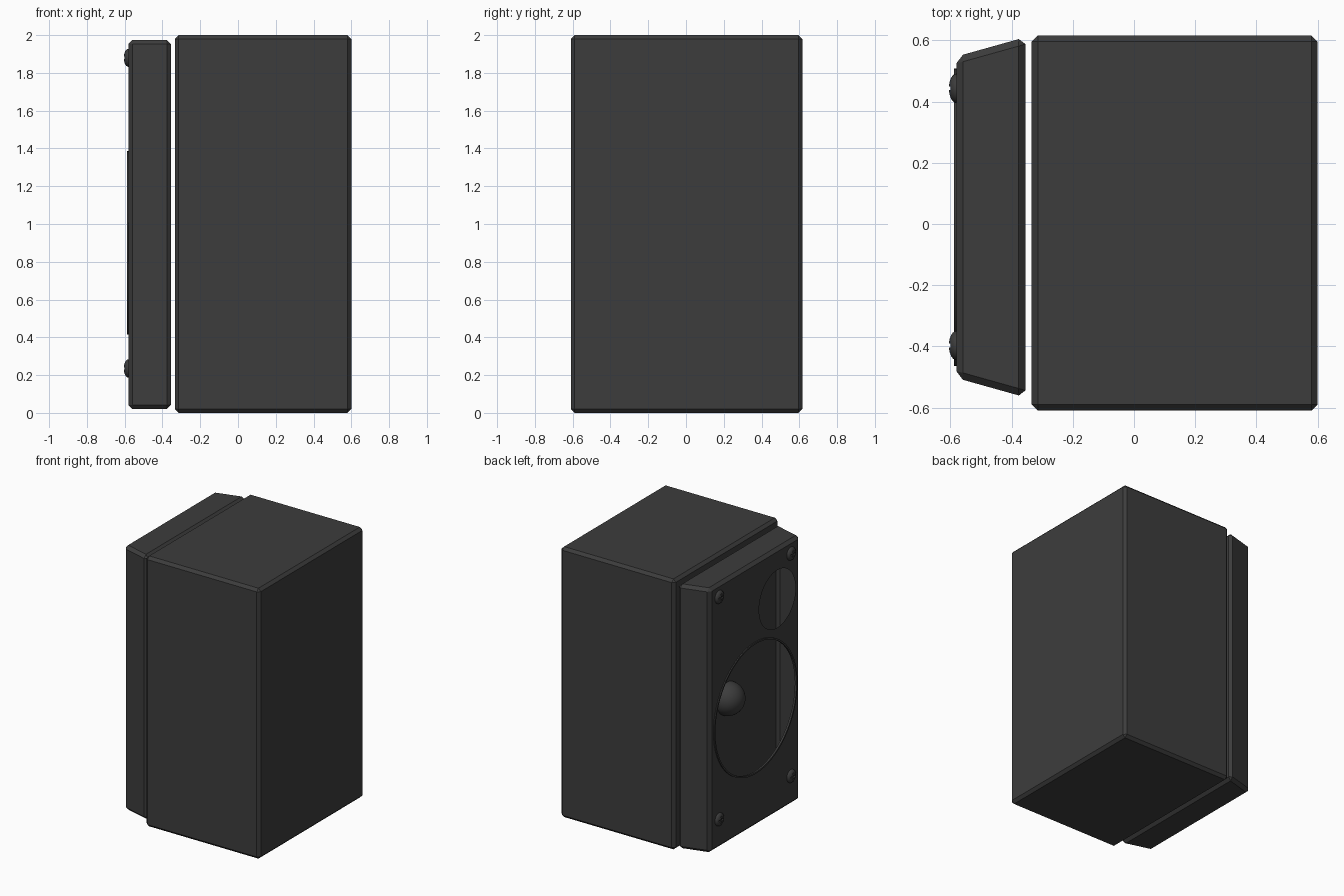
import bpy, bmesh, math
from mathutils import Matrix, Vector

if "Cube" in bpy.data.objects:
    bpy.data.objects.remove(bpy.data.objects["Cube"])

charcoal = bpy.data.materials.new("charcoal")
charcoal.use_nodes = True
charcoal.diffuse_color = (0.046, 0.046, 0.046, 1)
charcoal.node_tree.nodes["Principled BSDF"].inputs["Base Color"].default_value = charcoal.diffuse_color

FACE, REAR = -0.58, -0.355      # baffle front and rear planes
MID_Y = 0.022                   # baffle centre line
TO_FRONT = Matrix.Rotation(-math.pi / 2, 4, "Y")   # local z -> -x


def finish(name, bm, smooth=False):
    mesh = bpy.data.meshes.new(name)
    bm.to_mesh(mesh)
    bm.free()
    obj = bpy.data.objects.new(name, mesh)
    bpy.context.collection.objects.link(obj)
    mesh.materials.append(charcoal)
    if smooth:
        bpy.ops.object.select_all(action="DESELECT")
        obj.select_set(True)
        bpy.context.view_layer.objects.active = obj
        bpy.ops.object.shade_smooth_by_angle(angle=math.radians(35))
    return obj


def box(bm, size, centre):
    made = bmesh.ops.create_cube(bm, size=1)["verts"]
    bmesh.ops.scale(bm, vec=size, verts=made)
    bmesh.ops.translate(bm, vec=centre, verts=made)


def chamfer(bm, width):
    bmesh.ops.bevel(bm, geom=bm.edges[:], offset=width, segments=1,
                    affect="EDGES", profile=0.5)


def turned(name, profile, centre, steps=64, closed=False):
    """Revolve (radius, height) points about the forward axis."""
    bm = bmesh.new()
    verts = [bm.verts.new((r, 0, h)) for r, h in profile]
    pairs = list(zip(verts, verts[1:])) + ([(verts[-1], verts[0])] if closed else [])
    edges = [bm.edges.new(p) for p in pairs]
    bmesh.ops.spin(bm, geom=verts + edges, cent=(0, 0, 0), axis=(0, 0, 1),
                   angle=math.tau, steps=steps)
    bmesh.ops.remove_doubles(bm, verts=bm.verts[:], dist=0.0005)
    bmesh.ops.recalc_face_normals(bm, faces=bm.faces[:])
    bm.transform(Matrix.Translation(centre) @ TO_FRONT)
    return finish(name, bm, True)


def dome(radius, height, count=10):
    angles = [i * math.pi / 2 / count for i in range(count + 1)]
    return [(radius * math.cos(a), height * math.sin(a)) for a in angles]


# Cabinet
bm = bmesh.new()
box(bm, (0.934, 1.225, 2.0), (0.133, 0.003, 1.0))
chamfer(bm, 0.02)
finish("cabinet", bm)

# Baffle: hollow tapered shell with two round openings in its front
bm = bmesh.new()
box(bm, (REAR - FACE, 1, 1.955), ((FACE + REAR) / 2, 0, 0.9975))
for v in bm.verts:
    half = 0.525 if v.co.x < -0.5 else 0.588
    v.co.y = MID_Y + math.copysign(half, v.co.y)
chamfer(bm, 0.022)
front = min(bm.faces, key=lambda f: f.calc_center_median().x)
rim = list(front.edges)
bmesh.ops.delete(bm, geom=[front], context="FACES_ONLY")
for radius, y, z in ((0.478, MID_Y, 0.9), (0.213, -0.238, 1.605)):
    place = Matrix.Translation((FACE, y, z)) @ TO_FRONT
    ring = bmesh.ops.create_circle(bm, segments=64, radius=radius, matrix=place)["verts"]
    rim += list({e for v in ring for e in v.link_edges})
bmesh.ops.triangle_fill(bm, edges=rim, use_beauty=True, normal=Vector((-1, 0, 0)))
bmesh.ops.recalc_face_normals(bm, faces=bm.faces[:])
bmesh.ops.dissolve_limit(bm, angle_limit=0.01, verts=bm.verts[:], edges=bm.edges[:])
finish("baffle", bm)

# Woofer trim ring and dust cap
turned("woofer_ring", [(0.474, -0.006), (0.474, 0.008), (0.486, 0.008), (0.486, -0.006)],
       (FACE, MID_Y, 0.9), closed=True)
turned("dust_cap", dome(0.12, 0.12), (REAR - 0.001, MID_Y, 0.91), 40)

# Domed screws with cross slots
for side, y in (("left", 0.443), ("right", -0.397)):
    for level, z in (("lower", 0.235), ("upper", 1.88)):
        screw = turned(f"screw_{level}_{side}", dome(0.048, 0.025, 6) + [(0, -0.004), (0.048, -0.004)],
                       (FACE, y, z), 24, closed=True)
        bm = bmesh.new()
        box(bm, (0.03, 0.012, 0.056), (FACE - 0.025, y, z))
        box(bm, (0.03, 0.056, 0.012), (FACE - 0.025, y, z))
        cutter = finish(f"slot_cutter_{level}_{side}", bm)
        cutter.hide_render = True
        cutter.hide_viewport = True
        cut = screw.modifiers.new("cross_slot", "BOOLEAN")
        cut.operation = "DIFFERENCE"
        cut.solver = "EXACT"
        cut.use_self = True
        cut.object = cutter
